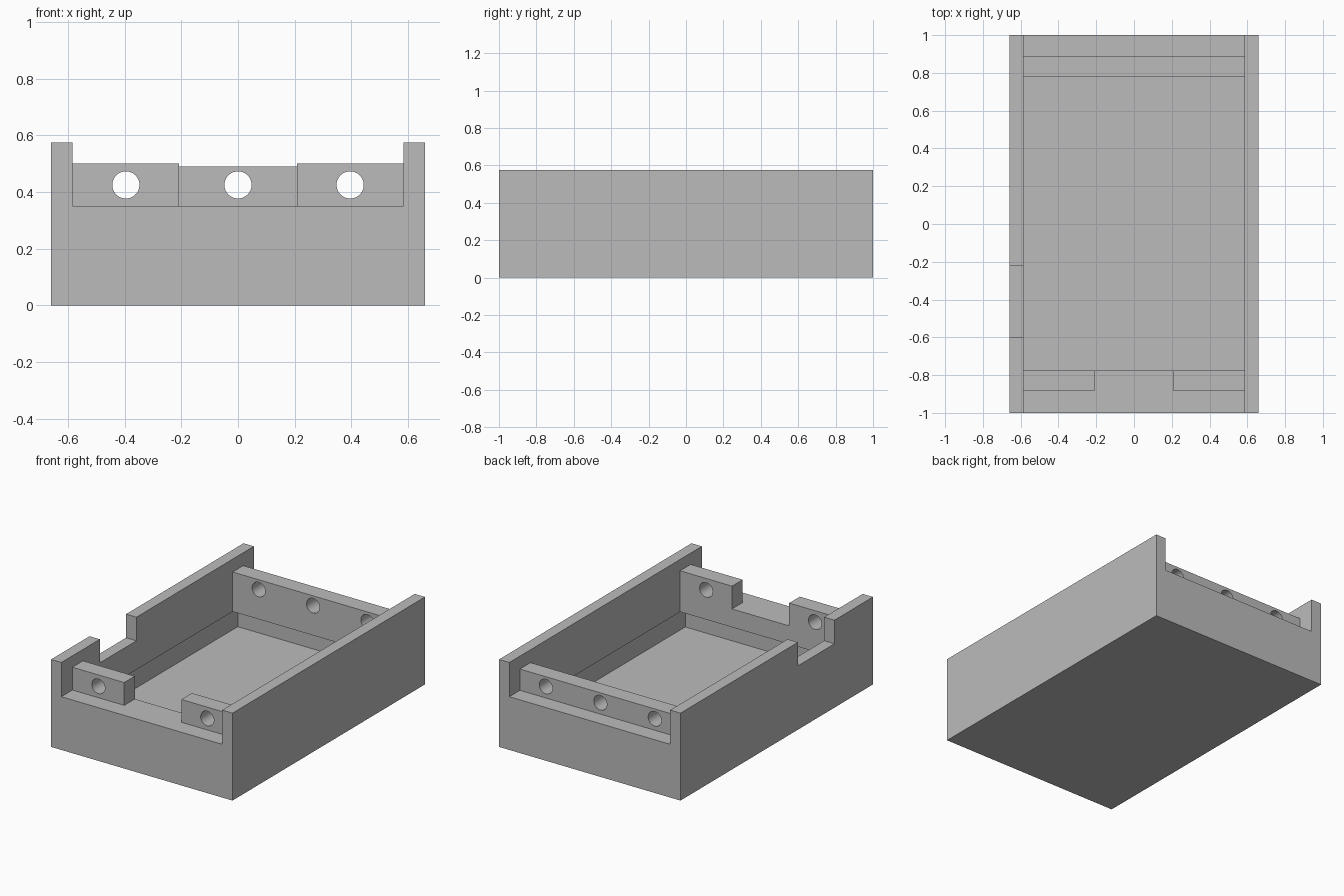
import bpy
import bmesh
import math
from mathutils import Matrix, Vector

default_cube = bpy.data.objects.get("Cube")
if default_cube:
    bpy.data.objects.remove(default_cube, do_unlink=True)

# One plain grey for the whole tray
grey = bpy.data.materials.new("matte_grey")
grey.use_nodes = True
colour = (0.5, 0.5, 0.5, 1)
grey.diffuse_color = colour
grey.node_tree.nodes["Principled BSDF"].inputs["Base Color"].default_value = colour


def make_object(name, bm):
    bmesh.ops.recalc_face_normals(bm, faces=bm.faces)
    mesh = bpy.data.meshes.new(name)
    bm.to_mesh(mesh)
    bm.free()
    mesh.materials.append(grey)
    obj = bpy.data.objects.new(name, mesh)
    bpy.context.collection.objects.link(obj)
    return obj


def box(name, low, high):
    low, high = Vector(low), Vector(high)
    bm = bmesh.new()
    place = Matrix.Translation((low + high) / 2) @ Matrix.Diagonal((*(high - low), 1))
    bmesh.ops.create_cube(bm, size=1, matrix=place)
    return make_object(name, bm)


def rod(name, x, y, z, radius):
    bm = bmesh.new()
    place = Matrix.Translation((x, y, z)) @ Matrix.Rotation(math.pi / 2, 4, "X")
    bmesh.ops.create_cone(bm, cap_ends=True, segments=40, radius1=radius,
                          radius2=radius, depth=0.4, matrix=place)
    return make_object(name, bm)


def cut(obj, cutter):
    mod = obj.modifiers.new("cut", "BOOLEAN")
    mod.operation = "DIFFERENCE"
    mod.solver = "EXACT"
    mod.object = cutter
    bpy.context.view_layer.update()
    evaluated = obj.evaluated_get(bpy.context.evaluated_depsgraph_get())
    result = bpy.data.meshes.new_from_object(evaluated)
    obj.modifiers.clear()
    obj.data = result
    bpy.data.objects.remove(cutter, do_unlink=True)


OUT, IN = 0.66, 0.585          # outer and inner half widths
TOP, LEDGE = 0.575, 0.35       # side wall and ledge heights
FRONT, BACK = -0.775, 0.78     # ends of the opening
HOLE_Z, HOLE_R = 0.425, 0.048

# Tray body: U profile extruded from front to back
half = [(OUT, 0), (OUT, TOP), (IN, TOP), (IN, LEDGE)]
profile = half + [(-x, z) for x, z in reversed(half)]
bm = bmesh.new()
face = bm.faces.new([bm.verts.new((x, -1, z)) for x, z in profile])
extruded = bmesh.ops.extrude_face_region(bm, geom=[face])
bmesh.ops.translate(bm, vec=(0, 2, 0),
                    verts=[v for v in extruded["geom"] if isinstance(v, bmesh.types.BMVert)])
tray = make_object("tray_body", bm)

# Opening, wider pocket beneath it, and notch in the right wall
cut(tray, box("opening_cutter", (-IN, FRONT, 0.15), (IN, BACK, 0.7)))
cut(tray, box("pocket_cutter", (-0.625, -0.885, 0.078), (0.625, 0.89, 0.23)))
cut(tray, box("notch_cutter", (-0.8, -0.6, 0.42), (-0.55, -0.22, 0.7)))

# Front lugs, each with one round hole
for side, name in ((-1, "right_front_lug"), (1, "left_front_lug")):
    x1, x2 = sorted((side * IN, side * 0.208))
    lug = box(name, (x1, -0.885, LEDGE), (x2, FRONT, 0.5))
    cut(lug, rod("hole_cutter", side * 0.396, -0.83, HOLE_Z, HOLE_R))

# Back rail with three round holes
rail = box("back_rail", (-IN, BACK, LEDGE), (IN, 0.89, 0.49))
for x in (-0.396, 0, 0.396):
    cut(rail, rod("hole_cutter", x, 0.835, HOLE_Z, HOLE_R))

# Smooth hole walls, sharp box edges
bpy.ops.object.select_all(action="DESELECT")
for obj in bpy.context.collection.objects:
    if obj.type == "MESH" and (obj.name.endswith("lug") or obj.name == "back_rail"):
        obj.select_set(True)
        bpy.context.view_layer.objects.active = obj
bpy.ops.object.shade_smooth_by_angle(angle=math.radians(30))
